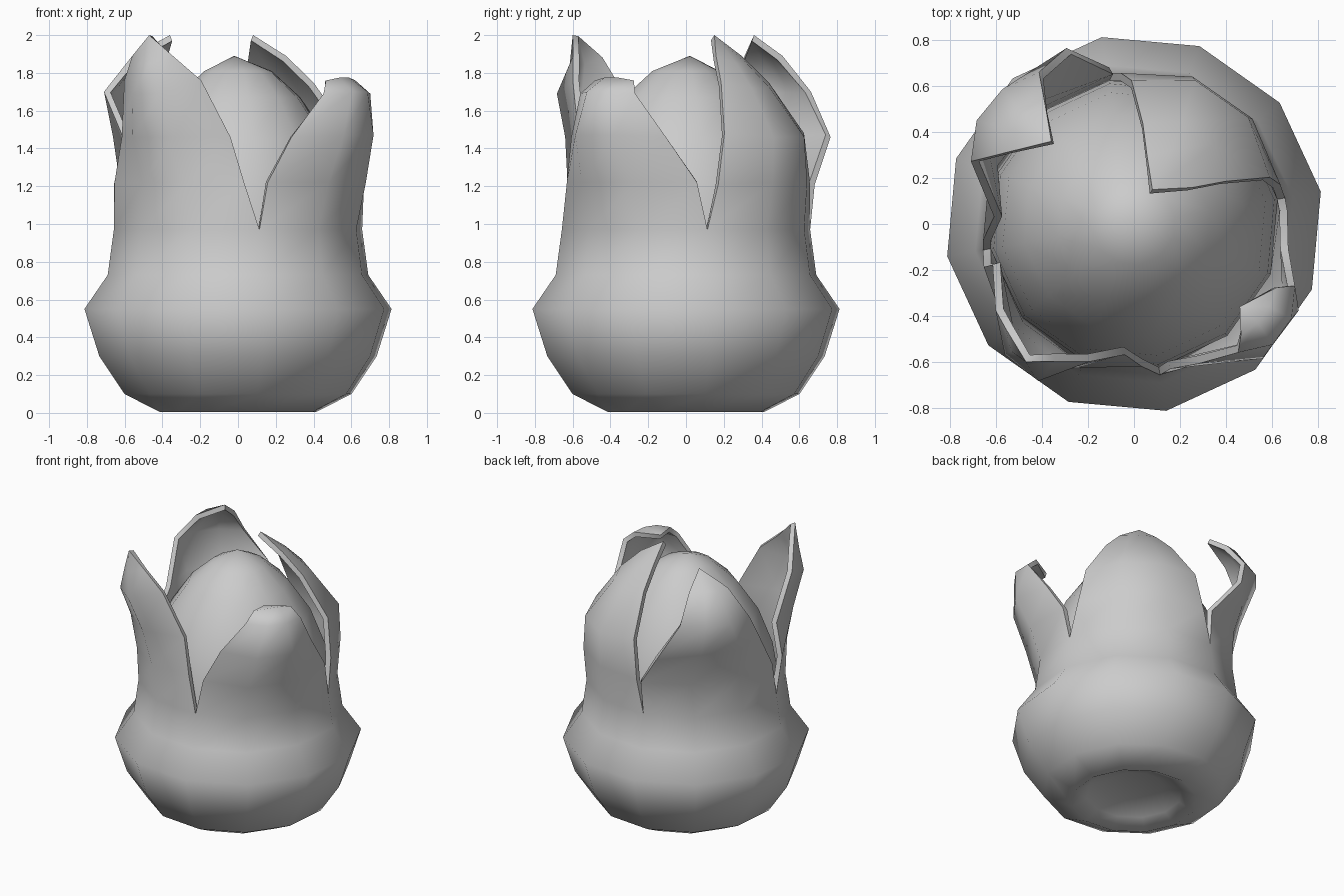
import bpy
from math import sin, cos, radians

if "Cube" in bpy.data.objects:
    bpy.data.objects.remove(bpy.data.objects["Cube"])

SIDES, START = 12, 9.8


def polar(r, deg, z):
    return (r * cos(radians(deg)), r * sin(radians(deg)), z)


def add_object(name, verts, faces, thickness=0):
    mesh = bpy.data.meshes.new(name)
    mesh.from_pydata(verts, [], faces)
    mesh.update()
    obj = bpy.data.objects.new(name, mesh)
    bpy.context.collection.objects.link(obj)
    bpy.ops.object.select_all(action='DESELECT')
    bpy.context.view_layer.objects.active = obj
    obj.select_set(True)
    if thickness:
        shell = obj.modifiers.new("thickness", 'SOLIDIFY')
        shell.thickness = thickness
        shell.offset = -1
        bpy.ops.object.modifier_apply(modifier=shell.name)
    bpy.ops.object.shade_smooth_by_angle(angle=radians(70))
    return obj


def bridge(lower, upper, closed):
    n = len(lower)
    return [(lower[j], lower[(j + 1) % n], upper[(j + 1) % n], upper[j])
            for j in range(n if closed else n - 1)]


def lathe(profile, verts, faces):
    """Adds rings of 12 vertices from bottom to top, returns the last ring."""
    last = None
    for r, z in profile:
        ring = list(range(len(verts), len(verts) + SIDES))
        verts += [polar(r, START + j * 360 / SIDES, z) for j in range(SIDES)]
        if last:
            faces += bridge(last, ring, True)
        last = ring
    return last


# Cup: bulging base with a dimple underneath
verts, faces = [], []
rim = lathe([(0.2, 0.11), (0.32, 0.06), (0.42, 0.005), (0.61, 0.1), (0.745, 0.3),
             (0.825, 0.55), (0.70, 0.73), (0.667, 0.97)], verts, faces)
verts.append((0, 0, 0.1))
faces += [(len(verts) - 1, (j + 1) % SIDES, j) for j in range(SIDES)]

# Petals: rows of (edge angle, edge radius, other angle, other radius,
# edge height, middle radius, middle height), then the tip
petals = [
    ([(15, .66, 95, .66, 1.21, .69, 1.22), (19, .625, 91, .625, 1.48, .68, 1.46),
      (25, .44, 85, .44, 1.75, .49, 1.72), (32, .30, 79, .30, 1.89, .36, 1.85)],
     (.08, .15, 2.0)),
    ([(99, .69, 186, .66, 1.21, .68, 1.22), (111, .82, 177, .61, 1.46, .73, 1.46),
      (122, .78, 159, .76, 1.70, .82, 1.70), (127, .64, 151, .64, 1.89, .68, 1.90)],
     (-.36, .36, 2.0)),
    ([(196, .68, 273, .62, 1.22, .68, 1.22), (196, .64, 266, .57, 1.46, .72, 1.46),
      (212, .71, 252, .63, 1.76, .80, 1.69), (219, .72, 240, .69, 1.89, .77, 1.85)],
     (-.47, -.60, 2.0)),
    ([(284, .65, 365, .67, 1.22, .73, 1.22), (295, .67, 351, .68, 1.46, .81, 1.47),
      (309, .72, 339, .75, 1.69, .80, 1.70), (314, .67, 336, .68, 1.76, .69, 1.775)],
     (.46, -.36, 1.75)),
]
for k, (rows, tip) in enumerate(petals):
    last = [rim[(3 * k + j) % SIDES] for j in range(4)]
    for a0, r0, a1, r1, ze, rm, zm in rows:
        row = list(range(len(verts), len(verts) + 4))
        third = (a1 - a0) / 3
        verts += [polar(r0, a0, ze), polar(rm, a0 + third, zm),
                  polar(rm, a1 - third, zm), polar(r1, a1, ze)]
        faces += bridge(last, row, False)
        last = row
    verts.append(tip)
    faces += [(last[j], last[j + 1], len(verts) - 1) for j in range(3)]
add_object("outer_petals", verts, faces, thickness=0.035)

# Closed inner bud
verts, faces = [], []
top = lathe([(0.64, 0.7), (0.62, 0.95), (0.58, 1.2), (0.485, 1.45),
             (0.335, 1.67), (0.18, 1.81)], verts, faces)
verts.append((-0.02, 0.02, 1.89))
faces += [(top[j], top[(j + 1) % SIDES], len(verts) - 1) for j in range(SIDES)]
add_object("inner_bud", verts, faces)
